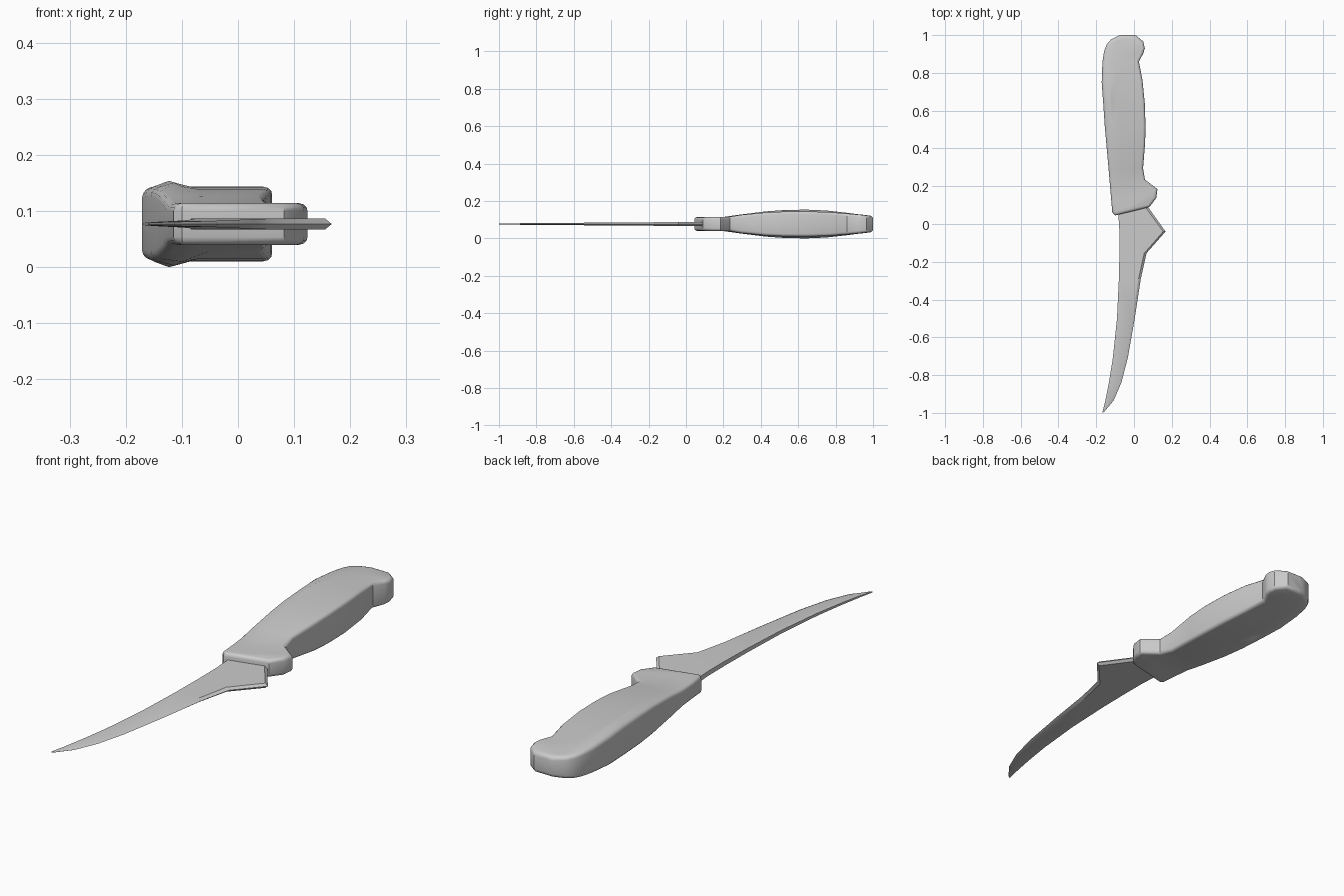
import bpy, bmesh, math

ZC = 0.077  # height of the symmetry plane


def loft(name, rings, rim_corners=(), bevel=0.0):
    """Skin a list of equal rings, cap both ends, round the chosen long edges."""
    bm = bmesh.new()
    rows = [[bm.verts.new((x, y, ZC + z)) for x, y, z in r] for r in rings]
    n = len(rows[0])
    for a, b in zip(rows, rows[1:]):
        for i in range(n):
            j = (i + 1) % n
            bm.faces.new((a[i], a[j], b[j], b[i]))
    bm.faces.new(rows[0][::-1])
    bm.faces.new(rows[-1])
    bmesh.ops.recalc_face_normals(bm, faces=bm.faces)
    if bevel:
        edges = [bm.edges.get((a[i], b[i]))
                 for a, b in zip(rows, rows[1:]) for i in rim_corners]
        for row in (rows[0], rows[-1]):
            for i in range(n):
                e = bm.edges.get((row[i], row[(i + 1) % n]))
                d = e.verts[0].co - e.verts[1].co
                if abs(d.z) < 0.02:      # skip the upright end edges
                    edges.append(e)
        bmesh.ops.bevel(bm, geom=edges, offset=bevel, segments=3, profile=0.5,
                        affect='EDGES', clamp_overlap=True)
    mesh = bpy.data.meshes.new(name)
    bm.to_mesh(mesh)
    bm.free()
    ob = bpy.data.objects.new(name, mesh)
    bpy.context.collection.objects.link(ob)
    bpy.ops.object.select_all(action='DESELECT')
    ob.select_set(True)
    bpy.context.view_layer.objects.active = ob
    bpy.ops.object.shade_smooth_by_angle(angle=math.radians(32))
    return ob


# Handle: left x, left y, right x, right y, half height, ridge rise, ridge x
handle = [
    (-0.100, 0.045, 0.082, 0.090, 0.037, 0.000, -0.050),
    (-0.115, 0.062, 0.118, 0.138, 0.037, 0.000, -0.055),
    (-0.120, 0.120, 0.124, 0.185, 0.037, 0.000, -0.060),
    (-0.127, 0.200, 0.058, 0.235, 0.038, 0.000, -0.068),
    (-0.134, 0.285, 0.048, 0.295, 0.049, 0.001, -0.074),
    (-0.146, 0.420, 0.059, 0.430, 0.062, 0.005, -0.100),
    (-0.155, 0.520, 0.061, 0.520, 0.066, 0.008, -0.114),
    (-0.163, 0.640, 0.057, 0.640, 0.067, 0.010, -0.123),
    (-0.171, 0.750, 0.045, 0.760, 0.064, 0.008, -0.125),
    (-0.167, 0.860, 0.026, 0.860, 0.056, 0.004, -0.120),
    (-0.158, 0.915, 0.050, 0.905, 0.052, 0.001, -0.110),
    (-0.145, 0.950, 0.057, 0.930, 0.049, 0.000, -0.100),
    (-0.122, 0.977, 0.050, 0.965, 0.046, 0.000, -0.085),
    (-0.075, 1.000, 0.008, 1.000, 0.042, 0.000, -0.052),
]


def handle_ring(xl, yl, xr, yr, h, rise, xc):
    def at(x, z):
        t = (x - xl) / (xr - xl)
        return (x, yl + t * (yr - yl), z)
    dip = xc + 0.18 * (xr - xc)
    top = [at(xl, h - 0.4 * rise), at(xc, h + rise), at(dip, h), at(xr, h)]
    return top + [(x, y, -z) for x, y, z in reversed(top)]


loft("handle", [handle_ring(*s) for s in handle],
     rim_corners=(0, 3, 4, 7), bevel=0.014)

# Blade: spine x, spine y, edge x, edge y, half thickness
blade = [
    (-0.088, 0.090, 0.060, 0.115, 0.0100),
    (-0.082, 0.040, 0.078, 0.085, 0.0100),
    (-0.077, -0.040, 0.167, -0.040, 0.0100),
    (-0.077, -0.155, 0.066, -0.155, 0.0095),
    (-0.080, -0.290, 0.036, -0.290, 0.0085),
    (-0.090, -0.500, 0.004, -0.500, 0.0070),
    (-0.112, -0.710, -0.033, -0.710, 0.0055),
    (-0.133, -0.840, -0.067, -0.840, 0.0045),
    (-0.152, -0.935, -0.108, -0.935, 0.0035),
    (-0.168, -1.000, -0.158, -0.995, 0.0020),
]


def blade_ring(xl, yl, xr, yr, h):
    t = 1 - min(0.012 / (xr - xl), 0.4)   # start of the ground edge
    xb, yb = xl + t * (xr - xl), yl + t * (yr - yl)
    return [(xl, yl, h), (xb, yb, h), (xr, yr, 0), (xb, yb, -h), (xl, yl, -h)]


loft("blade", [blade_ring(*s) for s in blade])
